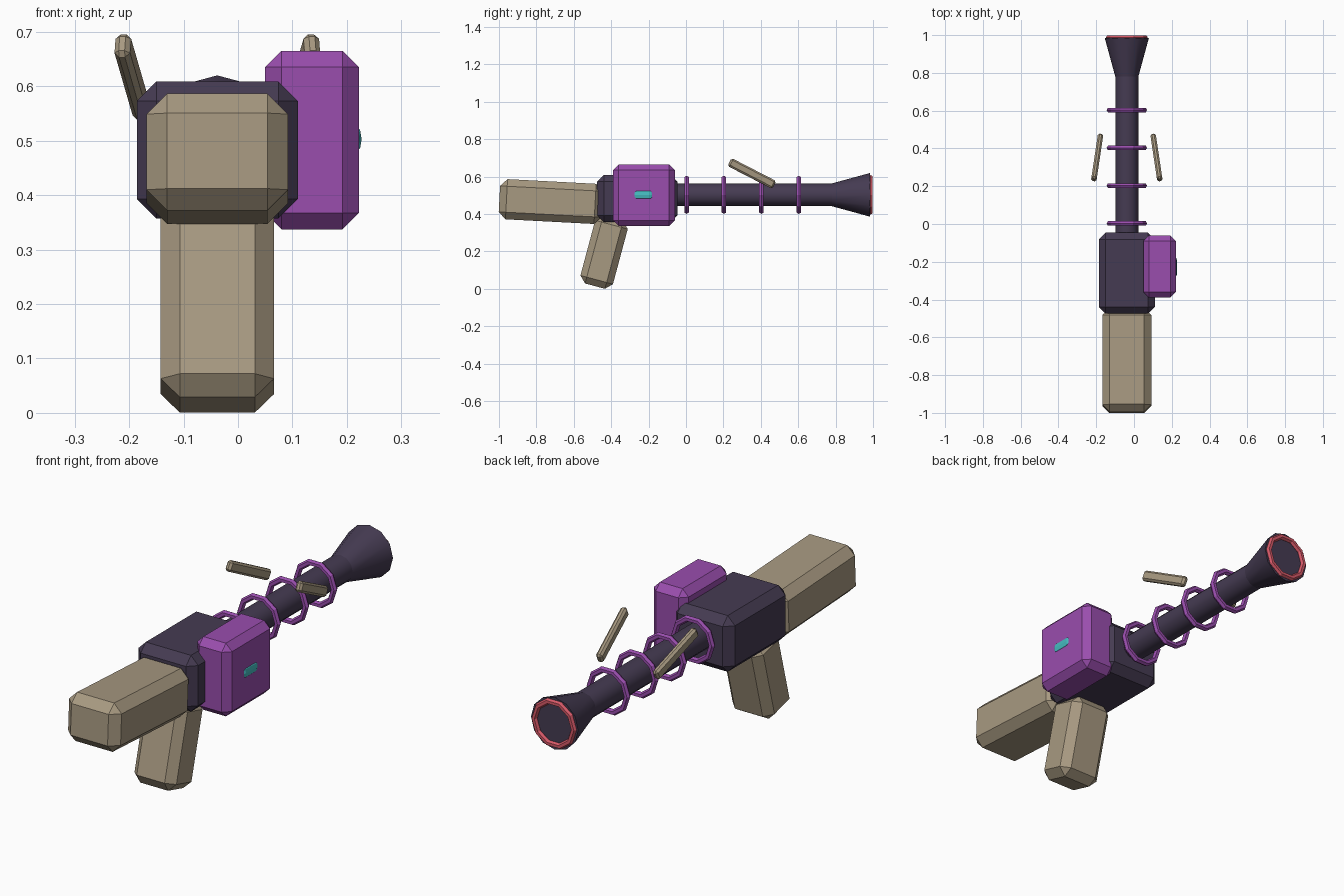
import bpy, bmesh, math
from mathutils import Matrix, Vector

if "Cube" in bpy.data.objects:
    bpy.data.objects.remove(bpy.data.objects["Cube"])

AX, AZ = -0.038, 0.503          # barrel axis


def material(name, rgb):
    m = bpy.data.materials.new(name)
    m.diffuse_color = (*rgb, 1)
    m.use_nodes = True
    m.node_tree.nodes["Principled BSDF"].inputs["Base Color"].default_value = m.diffuse_color
    return m


TAN = material("tan", (0.39, 0.32, 0.22))
DARK = material("dark plum", (0.060, 0.044, 0.085))
PURPLE = material("purple", (0.32, 0.075, 0.42))
TEAL = material("teal", (0.06, 0.50, 0.53))
PINK = material("coral pink", (0.68, 0.10, 0.14))


def finish(name, bm, mat, smooth=False):
    bmesh.ops.recalc_face_normals(bm, faces=bm.faces)
    me = bpy.data.meshes.new(name)
    bm.to_mesh(me)
    bm.free()
    me.materials.append(mat)
    ob = bpy.data.objects.new(name, me)
    bpy.context.collection.objects.link(ob)
    if smooth:
        bpy.ops.object.select_all(action='DESELECT')
        ob.select_set(True)
        bpy.context.view_layer.objects.active = ob
        bpy.ops.object.shade_smooth_by_angle(angle=math.radians(40))
    return ob


def box(name, loc, size, bevel, mat, rx=0, rz=0):
    """Chamfered box, tilted about x and then turned about z."""
    bm = bmesh.new()
    bmesh.ops.create_cube(bm, size=1)
    bmesh.ops.scale(bm, vec=size, verts=bm.verts)
    bmesh.ops.bevel(bm, geom=bm.edges[:], offset=bevel, segments=1,
                    affect='EDGES', profile=0.5)
    turn = Matrix.Rotation(math.radians(rz), 4, 'Z') @ Matrix.Rotation(math.radians(rx), 4, 'X')
    bm.transform(Matrix.Translation(loc) @ turn)
    return finish(name, bm, mat)


def tube(name, y0, y1, r0, r1, mat, n=12):
    """Solid cone or cylinder along the barrel axis."""
    bm = bmesh.new()
    bmesh.ops.create_cone(bm, cap_ends=True, segments=n, radius1=r0, radius2=r1, depth=y1 - y0)
    bm.transform(Matrix.Translation((AX, (y0 + y1) / 2, AZ)) @ Matrix.Rotation(-math.pi / 2, 4, 'X'))
    return finish(name, bm, mat, smooth=True)


def ring(name, y, major, minor, mat, n=10, k=6):
    """Low-sided torus around the barrel axis."""
    bm = bmesh.new()
    rows = []
    for i in range(n):
        a = 2 * math.pi * i / n
        row = []
        for j in range(k):
            b = 2 * math.pi * j / k
            r = major + minor * math.cos(b)
            row.append(bm.verts.new((AX + r * math.cos(a), y + minor * math.sin(b), AZ + r * math.sin(a))))
        rows.append(row)
    for i in range(n):
        p, q = rows[i], rows[(i + 1) % n]
        for j in range(k):
            bm.faces.new((p[j], q[j], q[(j + 1) % k], p[(j + 1) % k]))
    return finish(name, bm, mat)


# Main body, side pack, stock and grip
box("body", (AX, -0.26, 0.483), (0.296, 0.43, 0.252), 0.036, DARK)
box("side_pack", (0.136, -0.225, 0.501), (0.172, 0.33, 0.328), 0.03, PURPLE)
box("stock", (AX, -0.723, 0.467), (0.26, 0.55, 0.215), 0.038, TAN, rx=-3)
box("grip", (AX, -0.438, 0.196), (0.208, 0.18, 0.375), 0.035, TAN, rx=-15)

# Indicator lamp sunk into the side pack
bm = bmesh.new()
bmesh.ops.create_cone(bm, cap_ends=True, segments=8, radius1=0.024, radius2=0.024, depth=0.095)
caps = [f for f in bm.faces if len(f.verts) == 8]
bmesh.ops.bevel(bm, geom=list({e for f in caps for e in f.edges}), offset=0.008,
                segments=1, affect='EDGES', profile=0.5)
bm.transform(Matrix.Translation((0.2175, -0.228, AZ)) @ Matrix.Rotation(math.pi / 2, 4, 'X')
             @ Matrix.Diagonal((0.4, 1, 1, 1)))
finish("indicator_lamp", bm, TEAL)

# Barrel with flared muzzle and rim
tube("barrel", -0.12, 0.80, 0.061, 0.061, DARK)
tube("muzzle_flare", 0.78, 0.985, 0.061, 0.117, DARK)
ring("muzzle_rim", 0.987, 0.098, 0.013, PINK)

# Coils around the barrel
for i in range(4):
    ring(f"coil_{i + 1}", 0.2 * i + 0.003, 0.093, 0.014, PURPLE)

# Floating fins on both sides
for side, label in ((-1, "left_fin"), (1, "right_fin")):
    box(label, (AX + side * 0.157, 0.352, 0.617), (0.029, 0.27, 0.047), 0.009, TAN,
        rx=-27, rz=8.5 * side)
